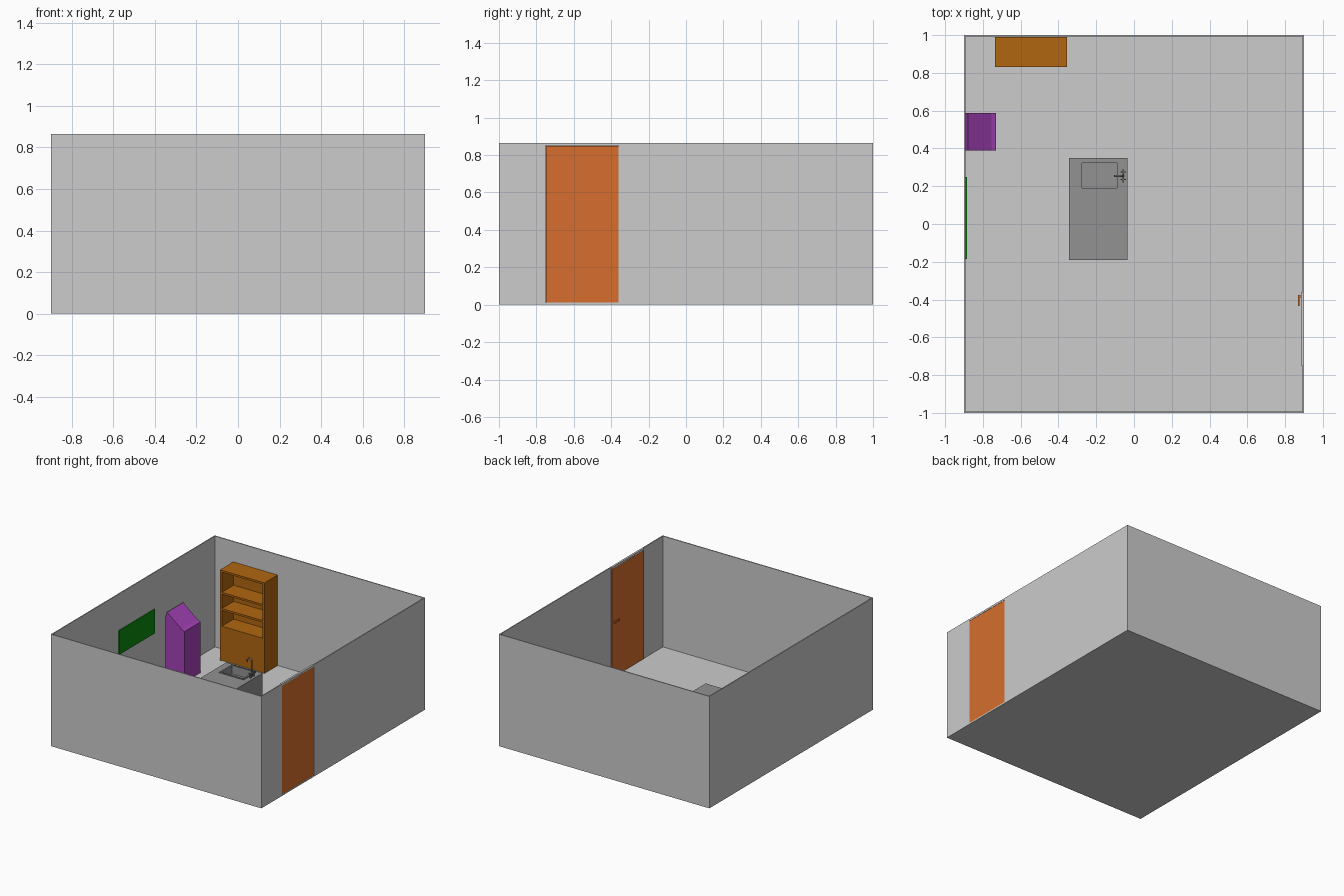
import bpy, bmesh, math
from mathutils import Vector

if "Cube" in bpy.data.objects:
    bpy.data.objects.remove(bpy.data.objects["Cube"], do_unlink=True)


def material(name, srgb):
    color = [((c / 255 + 0.055) / 1.055) ** 2.4 for c in srgb] + [1]
    m = bpy.data.materials.new(name)
    m.use_nodes = True
    m.diffuse_color = color
    m.node_tree.nodes["Principled BSDF"].inputs["Base Color"].default_value = color
    return m


plaster = material("light grey plaster", (204, 204, 204))
stone = material("mid grey counter", (146, 146, 146))
metal = material("dark grey metal", (128, 128, 128))
door_wood = material("orange wood", (215, 111, 46))
shelf_wood = material("brown wood", (177, 102, 16))
purple = material("purple paint", (165, 66, 184))
green = material("green board", (12, 140, 14))


def finish(bm, name, mat):
    bmesh.ops.recalc_face_normals(bm, faces=bm.faces)
    mesh = bpy.data.meshes.new(name)
    bm.to_mesh(mesh)
    bm.free()
    ob = bpy.data.objects.new(name, mesh)
    bpy.context.collection.objects.link(ob)
    if mat:
        mesh.materials.append(mat)
    return ob


def boxes(name, mat, *spans):
    """One object made of boxes, each given as (x0, x1, y0, y1, z0, z1)."""
    bm = bmesh.new()
    for x0, x1, y0, y1, z0, z1 in spans:
        verts = bmesh.ops.create_cube(bm, size=1)["verts"]
        low, high = Vector((x0, y0, z0)), Vector((x1, y1, z1))
        for v in verts:
            v.co = (low + high) / 2 + v.co * (high - low)
    return finish(bm, name, mat)


def cut(ob, *span):
    """Subtract a box from an object."""
    cutter = boxes("cutter", None, span)
    cutter.hide_render = True
    mod = ob.modifiers.new("cut", "BOOLEAN")
    mod.operation = "DIFFERENCE"
    mod.solver = "EXACT"
    mod.object = cutter
    bpy.context.view_layer.objects.active = ob
    bpy.ops.object.modifier_apply(modifier=mod.name)
    bpy.data.objects.remove(cutter, do_unlink=True)


def pipe(name, points, radius):
    curve = bpy.data.curves.new(name, "CURVE")
    curve.dimensions = "3D"
    curve.bevel_depth = radius
    curve.bevel_resolution = 3
    curve.use_fill_caps = True
    spline = curve.splines.new("POLY")
    spline.points.add(len(points) - 1)
    for p, co in zip(spline.points, points):
        p.co = (*co, 1)
    ob = bpy.data.objects.new(name, curve)
    bpy.context.collection.objects.link(ob)
    curve.materials.append(metal)
    return ob


# Room shell: open box with thin walls and a door opening
W, D, H, T = 0.9, 1.0, 0.865, 0.008
room = boxes("room_shell", plaster, (-W, W, -D, D, 0, H))
cut(room, -W + T, W - T, -D + T, D - T, T, H + 1)
cut(room, W - 0.05, W + 0.05, -0.75, -0.36, 0.011, 0.85)

# Door with lintel and handle
boxes("door", door_wood, (0.885, W - 0.001, -0.749, -0.361, 0.011, 0.849))
boxes("door_lintel", plaster, (0.885, W - T, -0.75, -0.36, 0.85, H))
boxes("door_handle", door_wood,
      (0.868, 0.876, -0.435, -0.375, 0.43, 0.443),
      (0.876, 0.886, -0.39, -0.378, 0.43, 0.443))

# Wall board
boxes("wall_board", green, (-W + T, -0.884, -0.185, 0.25, 0.40, 0.585))

# Locker: extruded side profile with a sloped top
bm = bmesh.new()
profile = [(-0.892, T), (-0.73, T), (-0.73, 0.40), (-0.755, 0.41),
           (-0.88, 0.51), (-0.892, 0.47)]
face = bm.faces.new([bm.verts.new((x, 0.39, z)) for x, z in profile])
side = bmesh.ops.extrude_face_region(bm, geom=[face])["geom"]
bmesh.ops.translate(bm, vec=(0, 0.197, 0),
                    verts=[g for g in side if isinstance(g, bmesh.types.BMVert)])
finish(bm, "locker", purple)

# Bookcase: frame, shelves and closed base
X0, X1, Y0, Y1, TOP, P = -0.735, -0.355, 0.83, 0.991, 0.708, 0.015
boxes("bookcase_frame", shelf_wood,
      (X0, X0 + P, Y0, Y1, T, TOP), (X1 - P, X1, Y0, Y1, T, TOP),
      (X0 + P, X1 - P, Y0, Y1, TOP - P, TOP),
      (X0 + P, X1 - P, Y1 - P, Y1, T, TOP - P))
boxes("bookcase_shelves", shelf_wood,
      *[(X0 + P, X1 - P, Y0 + 0.002, Y1 - P, z - P, z) for z in (0.275, 0.412, 0.537)])
boxes("bookcase_base", shelf_wood, (X0 + P, X1 - P, Y0 + 0.005, Y1 - P, T, 0.26))

# Counter with a sunken basin
C = 0.28
counter = boxes("counter", stone, (-0.345, -0.035, -0.19, 0.35, T, C))
cut(counter, -0.275, -0.09, 0.19, 0.322, C - 0.06, C + 0.1)
rim = boxes("sink_rim", stone, (-0.287, -0.078, 0.18, 0.332, C, C + 0.007))
cut(rim, -0.275, -0.09, 0.19, 0.322, C - 0.1, C + 0.1)

# Faucet: arched spout, base and two cross handles
arch = [(-0.08 + 0.02 * math.cos(a * math.pi / 6), 0.255,
         C + 0.12 + 0.02 * math.sin(a * math.pi / 6)) for a in range(7)]
pipe("faucet_spout", [(-0.06, 0.255, C)] + arch + [(-0.1, 0.255, C + 0.105)], 0.006)
pipe("faucet_bar", [(-0.057, 0.232, C + 0.022), (-0.057, 0.278, C + 0.022)], 0.005)
for label, y in (("right", 0.235), ("left", 0.275)):
    pipe("faucet_post_" + label, [(-0.057, y, C), (-0.057, y, C + 0.03)], 0.006)
    boxes("faucet_handle_" + label, metal,
          (-0.071, -0.043, y - 0.003, y + 0.003, C + 0.03, C + 0.036),
          (-0.06, -0.054, y - 0.014, y + 0.014, C + 0.03, C + 0.036))
